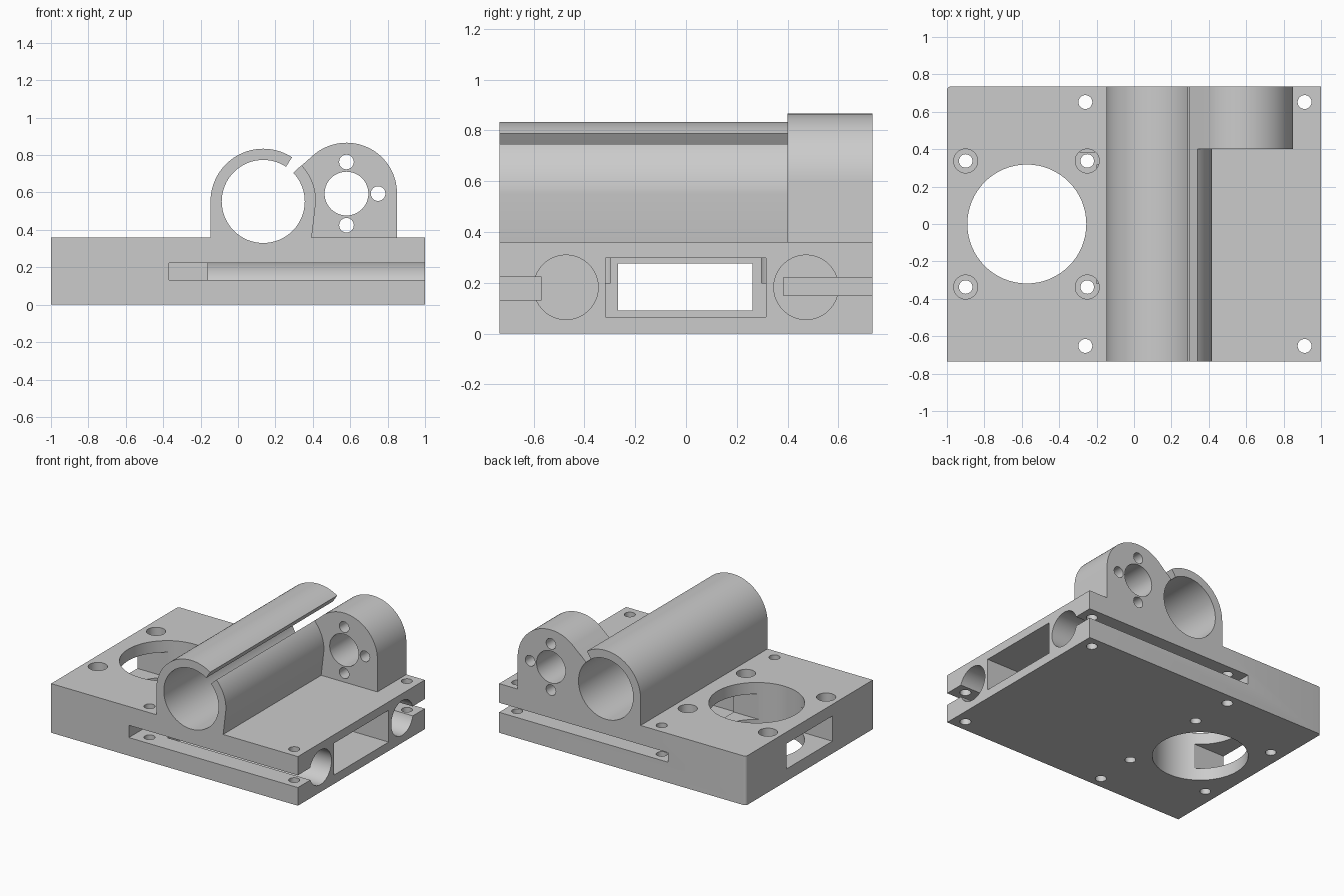
import bpy, bmesh
from math import cos, sin, radians, pi
from mathutils import Matrix, Vector

cube = bpy.data.objects.get("Cube")
if cube:
    bpy.data.objects.remove(cube, do_unlink=True)

HALF_Y = 0.735
DECK = 0.36

grey = bpy.data.materials.new("plain grey")
grey.use_nodes = True
COLOUR = (0.6, 0.6, 0.6, 1)
grey.diffuse_color = COLOUR
grey.node_tree.nodes["Principled BSDF"].inputs["Base Color"].default_value = COLOUR


def finish(name, bm):
    bmesh.ops.recalc_face_normals(bm, faces=bm.faces)
    mesh = bpy.data.meshes.new(name)
    bm.to_mesh(mesh)
    bm.free()
    mesh.materials.append(grey)
    ob = bpy.data.objects.new(name, mesh)
    bpy.context.collection.objects.link(ob)
    return ob


def box(name, lo, hi):
    bm = bmesh.new()
    lo, hi = Vector(lo), Vector(hi)
    bmesh.ops.create_cube(bm, size=1, matrix=Matrix.Translation((lo + hi) / 2)
                          @ Matrix.Diagonal((hi - lo).to_4d()))
    return finish(name, bm)


def rod(name, axis, start, end, radius, sides=64):
    """Cylinder between two points along the given axis."""
    bm = bmesh.new()
    start, end = Vector(start), Vector(end)
    turn = {"x": Matrix.Rotation(pi / 2, 4, "Y"),
            "y": Matrix.Rotation(pi / 2, 4, "X"), "z": Matrix()}[axis]
    bmesh.ops.create_cone(bm, cap_ends=True, segments=sides, radius1=radius,
                          radius2=radius, depth=(end - start).length,
                          matrix=Matrix.Translation((start + end) / 2) @ turn)
    return finish(name, bm)


def extrude_y(name, outline, y0, y1):
    """Prism from an x-z outline."""
    bm = bmesh.new()
    face = bm.faces.new([bm.verts.new((x, y0, z)) for x, z in outline])
    new = bmesh.ops.extrude_face_region(bm, geom=[face])["geom"]
    bmesh.ops.translate(bm, vec=(0, y1 - y0, 0),
                        verts=[v for v in new if isinstance(v, bmesh.types.BMVert)])
    return finish(name, bm)


def arc(cx, cz, r, a0, a1, n=48):
    angles = [radians(a0 + (a1 - a0) * i / n) for i in range(n + 1)]
    return [(cx + r * cos(a), cz + r * sin(a)) for a in angles]


def combine(target, other, operation):
    mod = target.modifiers.new(operation.lower(), "BOOLEAN")
    mod.operation, mod.object, mod.solver = operation, other, "EXACT"
    bpy.context.view_layer.objects.active = target
    bpy.ops.object.modifier_apply(modifier=mod.name)
    bpy.data.objects.remove(other, do_unlink=True)


# Base plate with one softened back corner
body = box("carriage_body", (-1, -HALF_Y, 0), (1, HALF_Y, DECK))
bm = bmesh.new()
bm.from_mesh(body.data)
corner = [e for e in bm.edges if all(v.co.x < 0 and v.co.y > 0 for v in e.verts)]
bmesh.ops.bevel(bm, geom=corner, offset=0.02, segments=5, profile=0.5, affect="EDGES")
bm.to_mesh(body.data)
bm.free()

# Long clamp tube housing and short motor mount on the deck
TX, TZ = 0.135, 0.552
MX, MZ = 0.58, 0.596
housing = [(0.387, 0.3)] + arc(TX, TZ, 0.282, 0, 180) + [(TX - 0.282, 0.3)]
combine(body, extrude_y("tube_housing", housing, -HALF_Y, HALF_Y), "UNION")
mount = [(0.85, 0.3)] + arc(MX, MZ, 0.27, 0, 130) + [(0.25, 0.664), (0.25, 0.3)]
combine(body, extrude_y("motor_mount", mount, 0.4, HALF_Y), "UNION")

cutters = []


def drill_y(x, z, r, y0=-0.9):
    cutters.append(rod("bore_cutter", "y", (x, y0, z), (x, 0.9, z), r))


def drill_z(x, y, r, z0=-0.1):
    cutters.append(rod("hole_cutter", "z", (x, y, z0), (x, y, 0.5), r))


# Tube bore and clamp gap
drill_y(TX, TZ, 0.222)
gap = [(0.24, 0.711), (0.31, 0.821), (0.37, 0.774), (0.27, 0.682)]
cutters.append(extrude_y("gap_cutter", gap, -0.9, 0.9))

# Shaft and screw holes of the motor mount
drill_y(MX, MZ - 0.002, 0.117, 0.3)
for dx, dz in ((0, 0.169), (0, -0.169), (0.169, 0)):
    drill_y(MX + dx, MZ - 0.002 + dz, 0.039, 0.3)

# Large opening with its four counterbored screw holes
drill_z(-0.573, 0, 0.318)
for sy in (-1, 1):
    for x in (-0.9, -0.25):
        drill_z(x, sy * 0.337, 0.036)
        drill_z(x, sy * 0.337, 0.064, 0.2)
    for x in (-0.26, 0.912):
        drill_z(x, sy * 0.652, 0.037)
    # Blind rod sockets in the right side
    cutters.append(rod("socket_cutter", "x", (-0.16, sy * 0.473, 0.182),
                       (1.1, sy * 0.473, 0.182), 0.127))

# Clamping slits, stepped side window
cutters.append(box("front_slit_cutter", (-0.37, -0.9, 0.133), (1.1, -0.57, 0.223)))
cutters.append(box("back_slit_cutter", (-0.37, 0.385, 0.15), (1.1, 0.9, 0.22)))
cutters.append(box("window_cutter", (-1.1, -0.267, 0.09), (1.1, 0.263, 0.275)))
cutters.append(box("pocket_cutter", (-0.2, -0.318, 0.065), (1.1, 0.316, 0.298)))

for cutter in cutters:
    combine(body, cutter, "DIFFERENCE")

# Smooth round walls, crisp edges
bpy.ops.object.select_all(action="DESELECT")
body.select_set(True)
bpy.context.view_layer.objects.active = body
bpy.ops.object.shade_smooth_by_angle(angle=radians(25))
